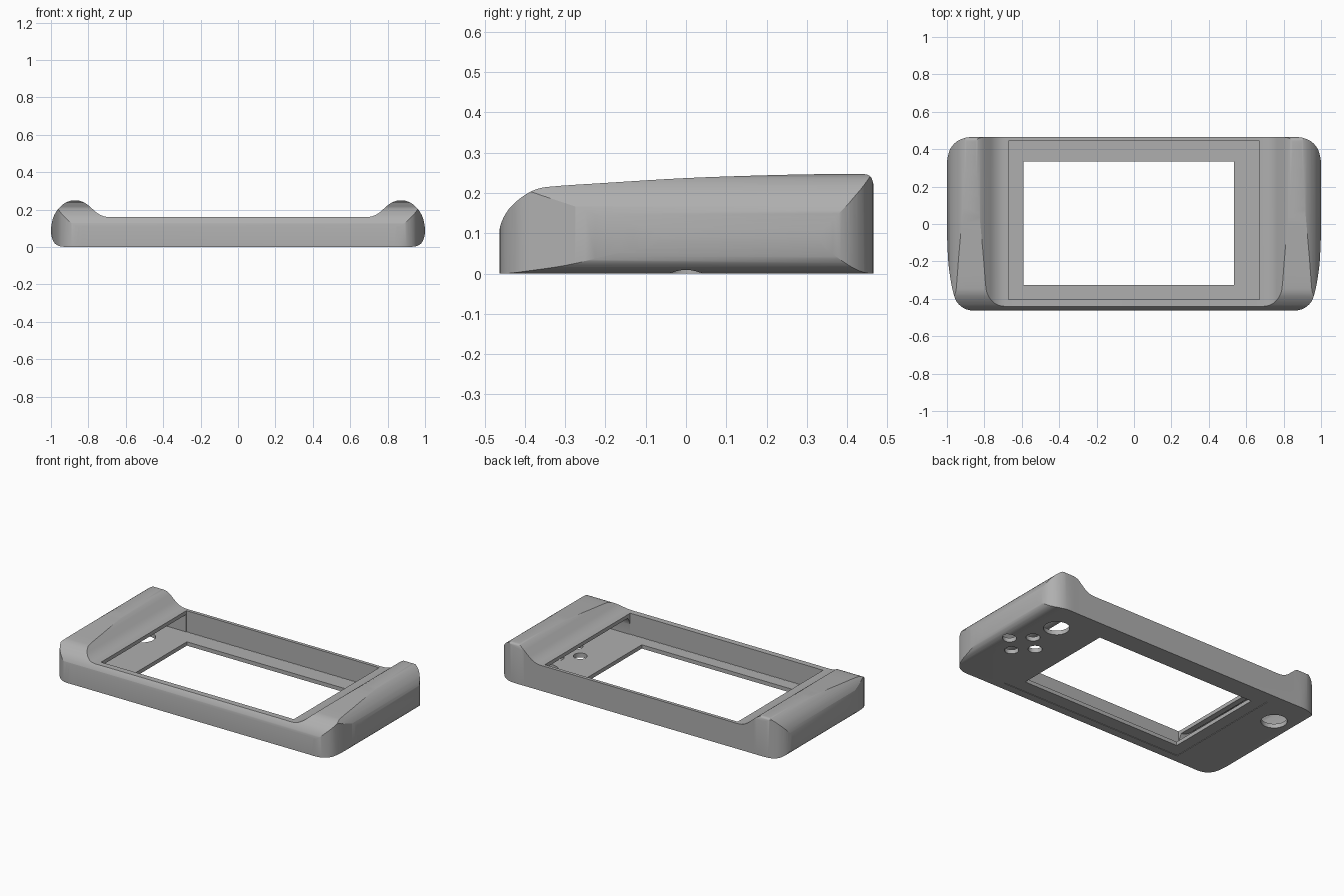
import bpy, bmesh, math
from mathutils import Vector

if "Cube" in bpy.data.objects:
    bpy.data.objects.remove(bpy.data.objects["Cube"])

grey = bpy.data.materials.new("case grey")
grey.diffuse_color = (0.43, 0.43, 0.43, 1)
grey.use_nodes = True
grey.node_tree.nodes["Principled BSDF"].inputs["Base Color"].default_value = grey.diffuse_color


def spline(pts, n=4):
    """Smooth open chain through the points."""
    out = []
    for i in range(len(pts) - 1):
        a, b, c, d = (Vector(pts[max(0, min(j, len(pts) - 1))]) for j in range(i - 1, i + 3))
        # tangents scaled to the span so uneven spacing does not overshoot
        span = (c - b).length
        m1 = (c - a).normalized() * span
        m2 = (d - b).normalized() * span
        for k in range(n):
            t = k / n
            out.append((2*t**3 - 3*t*t + 1) * b + (t**3 - 2*t*t + t) * m1
                       + (3*t*t - 2*t**3) * c + (t**3 - t*t) * m2)
    out.append(Vector(pts[-1]))
    return [(p.x, p.y) for p in out]


def mirrored(chain):
    return chain + [(-x, v) for x, v in reversed(chain)]


def prism(name, outline, place, lo, hi):
    """Extrude a closed outline; place maps (u, v, depth) to xyz."""
    bm = bmesh.new()
    rings = [[bm.verts.new(place(u, v, w)) for u, v in outline] for w in (lo, hi)]
    n = len(outline)
    bm.faces.new(rings[0])
    bm.faces.new(rings[1])
    for i in range(n):
        j = (i + 1) % n
        bm.faces.new((rings[0][i], rings[0][j], rings[1][j], rings[1][i]))
    bmesh.ops.remove_doubles(bm, verts=bm.verts, dist=1e-5)
    bmesh.ops.recalc_face_normals(bm, faces=bm.faces)
    me = bpy.data.meshes.new(name)
    bm.to_mesh(me)
    bm.free()
    ob = bpy.data.objects.new(name, me)
    bpy.context.collection.objects.link(ob)
    return ob


def box(name, x0, x1, y0, y1, z0, z1):
    return prism(name, [(x0, y0), (x1, y0), (x1, y1), (x0, y1)],
                 lambda u, v, w: (u, v, w), z0, z1)


def disc(name, x, y, r, z0, z1, n=40):
    ring = [(x + r * math.cos(2 * math.pi * i / n), y + r * math.sin(2 * math.pi * i / n))
            for i in range(n)]
    return prism(name, ring, lambda u, v, w: (u, v, w), z0, z1)


def combine(ob, tool, op):
    mod = ob.modifiers.new(op, 'BOOLEAN')
    mod.operation, mod.solver, mod.object = op, 'EXACT', tool
    bpy.context.view_layer.objects.active = ob
    bpy.ops.object.modifier_apply(modifier=mod.name)
    bpy.data.objects.remove(tool)


# Cross-section over the width: low middle, raised grips, rounded outer sides
SECTION = spline([(0.60, 0.16), (0.69, 0.16), (0.72, 0.165), (0.75, 0.18), (0.78, 0.205),
                  (0.81, 0.23), (0.84, 0.245), (0.87, 0.25), (0.90, 0.246), (0.93, 0.232),
                  (0.96, 0.205), (0.98, 0.175), (0.993, 0.14), (1.0, 0.09), (0.995, 0.05),
                  (0.98, 0.02), (0.955, 0.005), (0.92, 0.0)])
# Outline seen from above
PLAN = spline([(0.80, 0.465), (0.87, 0.465), (0.915, 0.457), (0.955, 0.435), (0.985, 0.395),
               (1.0, 0.33), (1.01, 0.2), (1.01, 0.05), (1.0, -0.06), (0.993, -0.2),
               (0.98, -0.3), (0.963, -0.38), (0.945, -0.42), (0.91, -0.45), (0.87, -0.462),
               (0.80, -0.462)])
# Height limit from front to back
TOP = spline([(-0.47, 0.05), (-0.463, 0.11), (-0.455, 0.135), (-0.44, 0.16),
              (-0.42, 0.18), (-0.40, 0.195), (-0.375, 0.208), (-0.345, 0.215), (-0.2, 0.225),
              (0, 0.237), (0.2, 0.244), (0.35, 0.247), (0.44, 0.247), (0.457, 0.242),
              (0.464, 0.228), (0.47, 0.2)])


def hull(name, inner=False):
    """Intersection of the three outlines; the inner one is shrunk by the wall thickness."""
    sx = 0.97 if inner else 1.0
    dz = 0.024 if inner else 0.0
    floor = 0.027 if inner else 0.0
    fy = (lambda y: y * 0.908 + 0.0195) if inner else (lambda y: y)
    sec = mirrored([(x * sx, max(z - dz, floor)) for x, z in SECTION])
    plan = mirrored([(x * sx, fy(y)) for x, y in PLAN])
    top = [(fy(y), z - dz) for y, z in TOP]
    top = [(top[0][0], -0.05)] + top + [(top[-1][0] + 0.01, -0.05)]
    ob = prism(name, sec, lambda u, v, w: (u, w, v), -0.6, 0.6)
    combine(ob, prism("plan_tool", plan, lambda u, v, w: (u, v, w), -0.1, 0.4), 'INTERSECT')
    combine(ob, prism("top_tool", top, lambda u, v, w: (w, u, v), -1.2, 1.2), 'INTERSECT')
    return ob


# Case shell, hollow under the grips
case = hull("case_shell")
combine(case, hull("cavity", inner=True), 'DIFFERENCE')

# Open tray, faceplate recess underneath and screen window
combine(case, box("tray", -0.67, 0.67, -0.403, 0.444, 0.0275, 0.4), 'DIFFERENCE')
combine(case, box("recess", -0.665, 0.62, -0.41, 0.39, -0.1, 0.003), 'DIFFERENCE')
combine(case, box("window", -0.59, 0.535, -0.325, 0.335, -0.1, 0.1), 'DIFFERENCE')

# Stick holes and four button holes through the floor
holes = [(0.795, 0.262, 0.075), (-0.835, 0.245, 0.075)]
holes += [(0.83 + dx, dy, 0.04) for dx, dy in
          ((0.095, 0), (-0.095, 0), (0, 0.095), (0, -0.095))]
for x, y, r in holes:
    combine(case, disc("hole", x, y, r, -0.1, 0.06), 'DIFFERENCE')

case.data.materials.clear()
case.data.materials.append(grey)
for p in case.data.polygons:
    p.material_index = 0
bpy.ops.object.select_all(action='DESELECT')
case.select_set(True)
bpy.context.view_layer.objects.active = case
bpy.ops.object.shade_smooth_by_angle(angle=math.radians(25))
